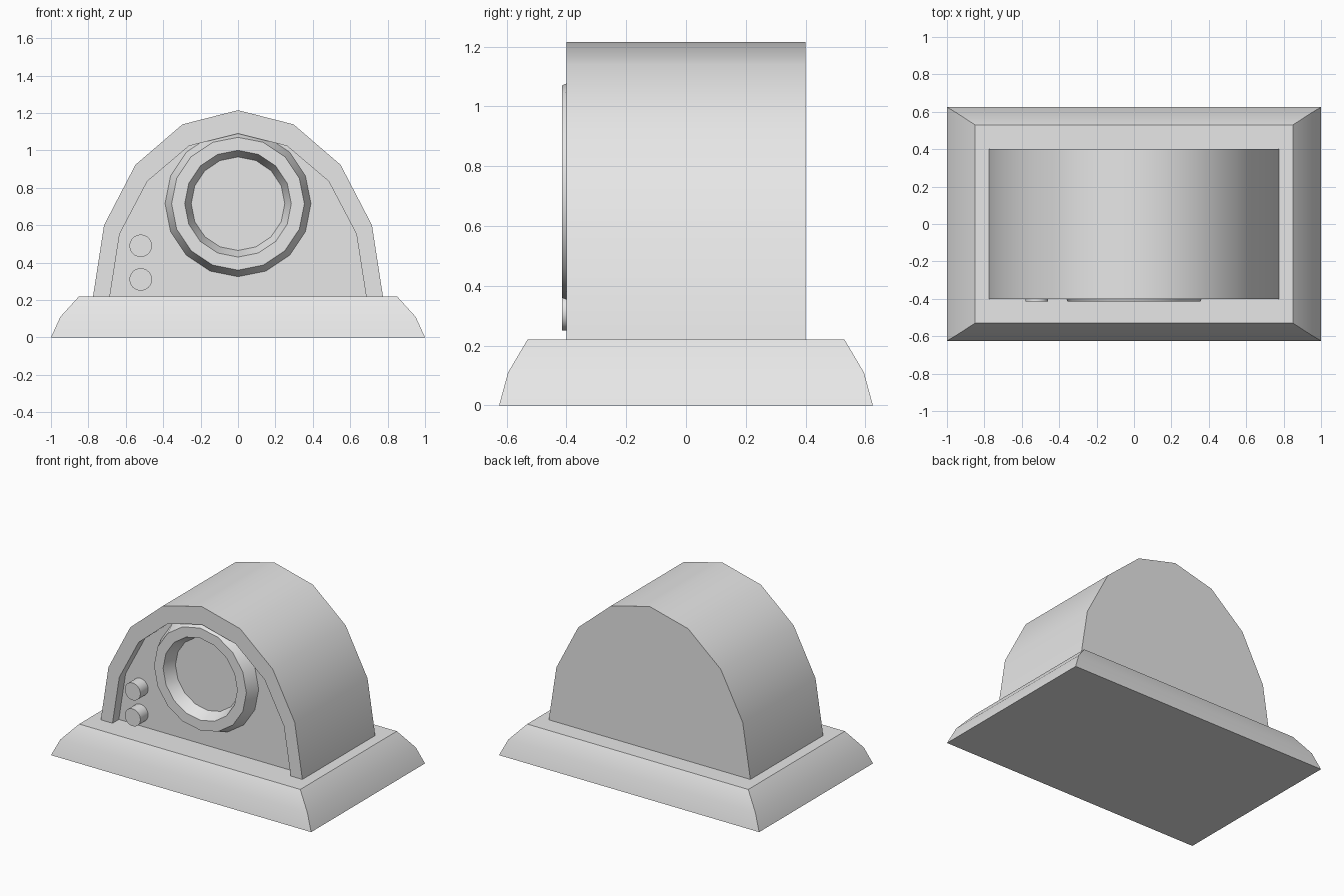
import bpy
import bmesh
import math
from mathutils import Vector

cube = bpy.data.objects.get("Cube")
if cube:
    bpy.data.objects.remove(cube)

# One plain grey for everything
GREY = (0.8, 0.8, 0.8, 1)
grey = bpy.data.materials.new("plain_grey")
grey.use_nodes = True
grey.diffuse_color = GREY
grey.node_tree.nodes["Principled BSDF"].inputs["Base Color"].default_value = GREY


def loft(name, loops, closed=True, cap_start=True, cap_end=True):
    """Skin a row of matching point loops and cap the ends."""
    bm = bmesh.new()
    rings = [[bm.verts.new(p) for p in loop] for loop in loops]
    count = len(rings[0])
    for a, b in zip(rings, rings[1:]):
        for i in range(count if closed else count - 1):
            j = (i + 1) % count
            bm.faces.new((a[i], a[j], b[j], b[i]))
    if cap_start:
        bm.faces.new(rings[0])
    if cap_end:
        bm.faces.new(rings[-1])
    bmesh.ops.recalc_face_normals(bm, faces=bm.faces)
    mesh = bpy.data.meshes.new(name)
    bm.to_mesh(mesh)
    bm.free()
    mesh.materials.append(grey)
    obj = bpy.data.objects.new(name, mesh)
    bpy.context.collection.objects.link(obj)
    bpy.ops.object.select_all(action="DESELECT")
    obj.select_set(True)
    bpy.context.view_layer.objects.active = obj
    bpy.ops.object.shade_smooth_by_angle(angle=math.radians(30))
    return obj


def rectangle(hx, hy, z):
    return [(-hx, -hy, z), (hx, -hy, z), (hx, hy, z), (-hx, hy, z)]


def ellipse(rx, rz, y, centre, sides, span=math.tau, ends=0):
    return [Vector((centre[0] + rx * math.cos(span * i / sides), y,
                    centre[1] + rz * math.sin(span * i / sides)))
            for i in range(sides + ends)]


def arch(rx, rz, y):
    return ellipse(rx, rz, y, (0, BASE_TOP), 8, math.pi, 1)


BASE_TOP = 0.22
FRONT, RECESS, BACK = -0.4, -0.33, 0.4
PROUD = -0.415

# Plinth with curved sides
loft("base", [rectangle(1, 0.625, 0), rectangle(0.95, 0.595, 0.11),
              rectangle(0.85, 0.53, BASE_TOP)])

# Arched case with a recessed front
loft("case", [arch(0.775, 0.995, BACK), arch(0.775, 0.995, FRONT),
              arch(0.685, 0.87, FRONT), arch(0.685, 0.87, RECESS)], closed=False)

# Bevelled dial ring, open in the middle
DIAL = (0, 0.715)
steps = [(0.39, RECESS), (0.355, PROUD), (0.285, PROUD), (0.25, RECESS)]
loft("dial_ring", [ellipse(r, r, y, DIAL, 16) for r, y in steps],
     cap_start=False, cap_end=False)

# Two round knobs
for label, z in (("upper", 0.49), ("lower", 0.31)):
    loft(label + "_knob", [ellipse(0.06, 0.06, y, (-0.52, z), 32)
                           for y in (RECESS, PROUD)])
